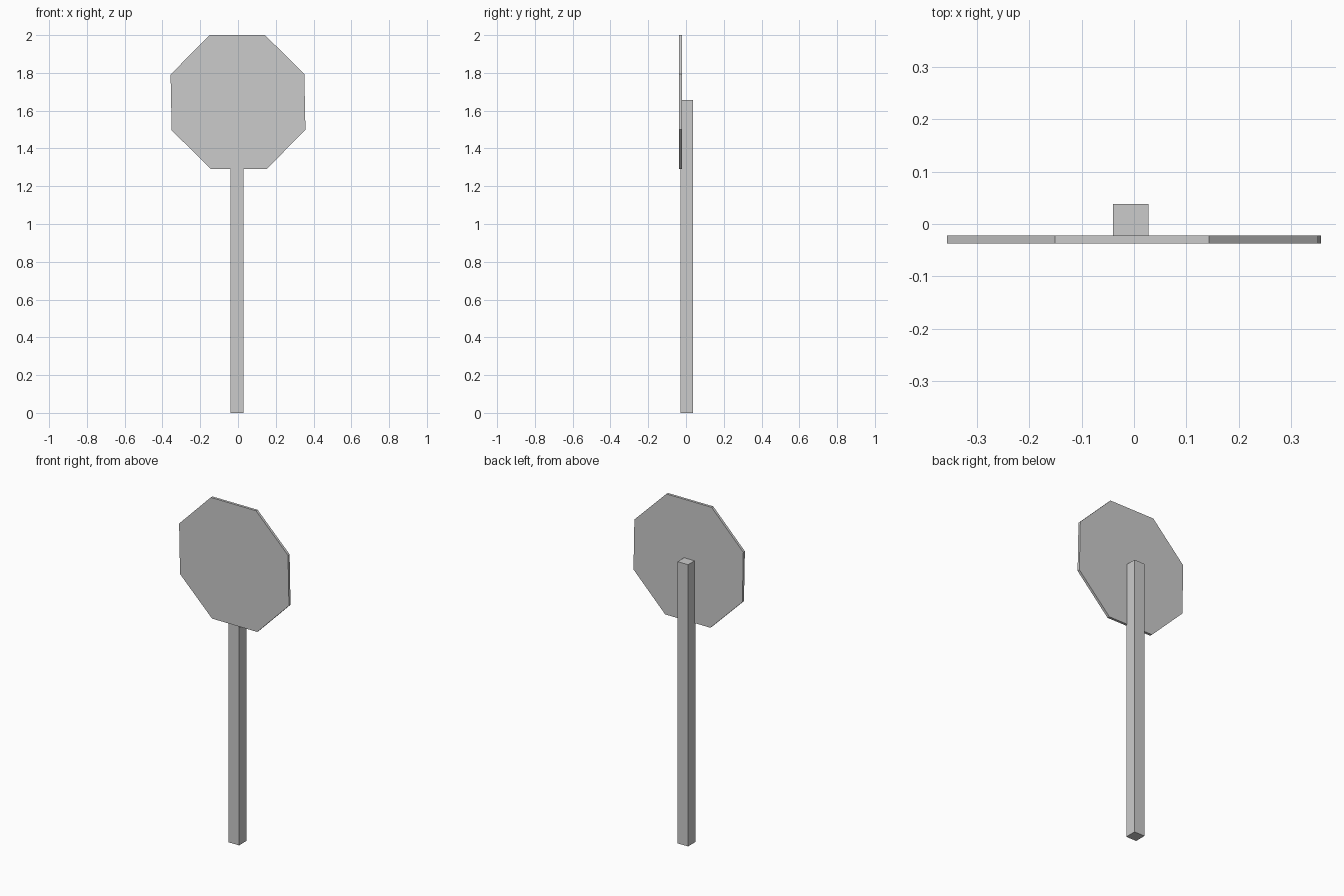
import bpy, bmesh

if "Cube" in bpy.data.objects:
    bpy.data.objects.remove(bpy.data.objects["Cube"])


def prism(name, profile, depth):
    """Extrude a closed profile of 3D points along the depth vector."""
    bm = bmesh.new()
    face = bm.faces.new([bm.verts.new(p) for p in profile])
    extruded = bmesh.ops.extrude_face_region(bm, geom=[face], use_keep_orig=True)["geom"]
    bmesh.ops.translate(bm, vec=depth, verts=[g for g in extruded if isinstance(g, bmesh.types.BMVert)])
    bmesh.ops.recalc_face_normals(bm, faces=bm.faces)
    mesh = bpy.data.meshes.new(name)
    bm.to_mesh(mesh)
    bm.free()
    obj = bpy.data.objects.new(name, mesh)
    bpy.context.collection.objects.link(obj)
    return obj


# Square post, set slightly into the back of the plate
x0, x1, y0, y1 = -0.040, 0.028, -0.030, 0.038
prism("post", [(x0, y0, 0), (x1, y0, 0), (x1, y1, 0), (x0, y1, 0)], (0, 0, 1.656))

# Slightly skewed octagonal plate: half the outline, repeated by point symmetry
half = [(-0.151, 0.355), (0.143, 0.355), (0.351, 0.149), (0.357, -0.146)]
outline = half + [(-x, -z) for x, z in half]
prism("sign_plate", [(x, -0.037, 1.645 + z) for x, z in outline], (0, 0.015, 0))
